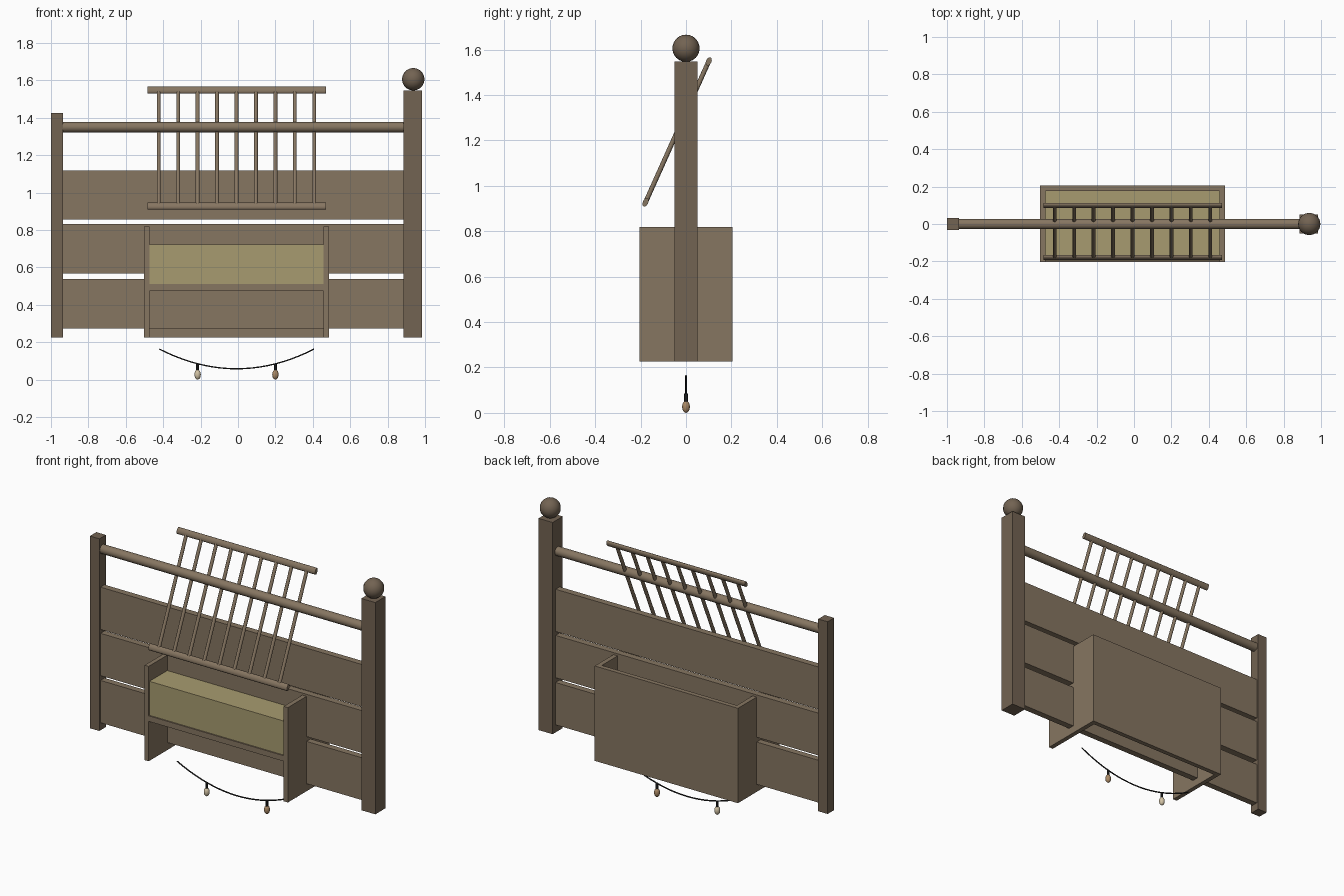
import bpy, math
from mathutils import Vector

if "Cube" in bpy.data.objects:
    bpy.data.objects.remove(bpy.data.objects["Cube"])


def material(name, rgb):
    m = bpy.data.materials.new(name)
    m.diffuse_color = (*rgb, 1)
    m.use_nodes = True
    m.node_tree.nodes["Principled BSDF"].inputs["Base Color"].default_value = m.diffuse_color
    return m


WOOD = material("wood", (0.24, 0.18, 0.12))
POST = material("post_wood", (0.17, 0.125, 0.085))
HAY = material("hay", (0.39, 0.33, 0.16))
DARK = material("wire", (0.02, 0.02, 0.02))
PALE = material("pale_bulb", (0.65, 0.55, 0.38))
AMBER = material("amber_bulb", (0.40, 0.25, 0.13))


def finish(name, mat, smooth=False):
    o = bpy.context.object
    o.name = name
    o.data.materials.append(mat)
    if smooth:
        bpy.ops.object.shade_smooth_by_angle(angle=math.radians(40))
    return o


def box(name, x, y, z, mat):
    """Box from (min, max) pairs."""
    bpy.ops.mesh.primitive_cube_add(size=1, location=[sum(p) / 2 for p in (x, y, z)])
    bpy.context.object.scale = [p[1] - p[0] for p in (x, y, z)]
    bpy.ops.object.transform_apply(location=False, rotation=False)
    return finish(name, mat)


def rod(name, a, b, r, mat, sides=12):
    a, b = Vector(a), Vector(b)
    d = b - a
    bpy.ops.mesh.primitive_cylinder_add(vertices=sides, radius=r, depth=d.length,
                                        location=(a + b) / 2,
                                        rotation=d.to_track_quat('Z', 'Y').to_euler())
    return finish(name, mat, True)


def ball(name, loc, scale, mat):
    bpy.ops.mesh.primitive_uv_sphere_add(segments=16, ring_count=12, radius=1, location=loc)
    bpy.context.object.scale = scale
    bpy.ops.object.transform_apply(location=False, rotation=False)
    return finish(name, mat, True)


# Posts and finial
box("short_post", (-1.0, -0.935), (-0.032, 0.032), (0.226, 1.425), POST)
box("tall_post", (0.886, 0.983), (-0.05, 0.05), (0.226, 1.547), POST)
ball("post_finial", (0.937, 0, 1.606), (0.06, 0.06, 0.06), POST)

# Fence planks and top rail
for i, z in enumerate((0.273, 0.567, 0.855)):
    box(f"plank_{i + 1}", (-0.94, 0.89), (-0.02, 0.02), (z, z + 0.264), WOOD)
rod("top_rail", (-0.94, 0, 1.35), (0.89, 0, 1.35), 0.028, WOOD, 16)

# Trough: sides, back, raised floor and hay
box("trough_side_left", (-0.502, -0.474), (-0.204, 0.205), (0.226, 0.818), WOOD)
box("trough_side_right", (0.458, 0.487), (-0.204, 0.205), (0.226, 0.818), WOOD)
box("trough_back", (-0.474, 0.458), (0.176, 0.205), (0.226, 0.818), WOOD)
box("trough_floor", (-0.474, 0.458), (-0.204, 0.176), (0.475, 0.51), WOOD)
box("hay", (-0.474, 0.458), (-0.196, 0.176), (0.51, 0.722), HAY)

# Tilted hay rack: flattened end bars and spindles
TOP, LOW = (0.1, 1.548), (-0.178, 0.928)
tilt = -math.atan2(TOP[0] - LOW[0], TOP[1] - LOW[1])
for name, (y, z) in (("rack_top_bar", TOP), ("rack_bottom_bar", LOW)):
    bar = rod(name, (-0.478, 0, 0), (0.478, 0, 0), 0.02, WOOD)
    bpy.ops.object.transform_apply()
    bar.scale = (1, 0.6, 1)
    bar.rotation_euler = (tilt, 0, 0)
    bar.location = (-0.007, y, z)
for i in range(9):
    x = -0.424 + i * 0.104
    rod(f"rack_spindle_{i + 1}", (x, *LOW), (x, *TOP), 0.0105, WOOD, 10)

# Sagging light string
curve = bpy.data.curves.new("light_wire", 'CURVE')
curve.dimensions = '3D'
curve.bevel_depth = 0.004
curve.bevel_resolution = 1
curve.use_fill_caps = True
spline = curve.splines.new('POLY')
N = 20
spline.points.add(N)
for i, p in enumerate(spline.points):
    t = 2 * i / N - 1
    p.co = (-0.007 + 0.413 * t, 0, 0.058 + 0.105 * t * t, 1)
wire = bpy.data.objects.new("light_wire", curve)
bpy.context.collection.objects.link(wire)
curve.materials.append(DARK)

# Bulbs hanging from the string
for side, x, mat in (("left", -0.216, PALE), ("right", 0.2, AMBER)):
    rod(f"bulb_socket_{side}", (x, 0, 0.045), (x, 0, 0.085), 0.008, DARK, 8)
    ball(f"bulb_{side}", (x, 0, 0.027), (0.017, 0.017, 0.027), mat)
